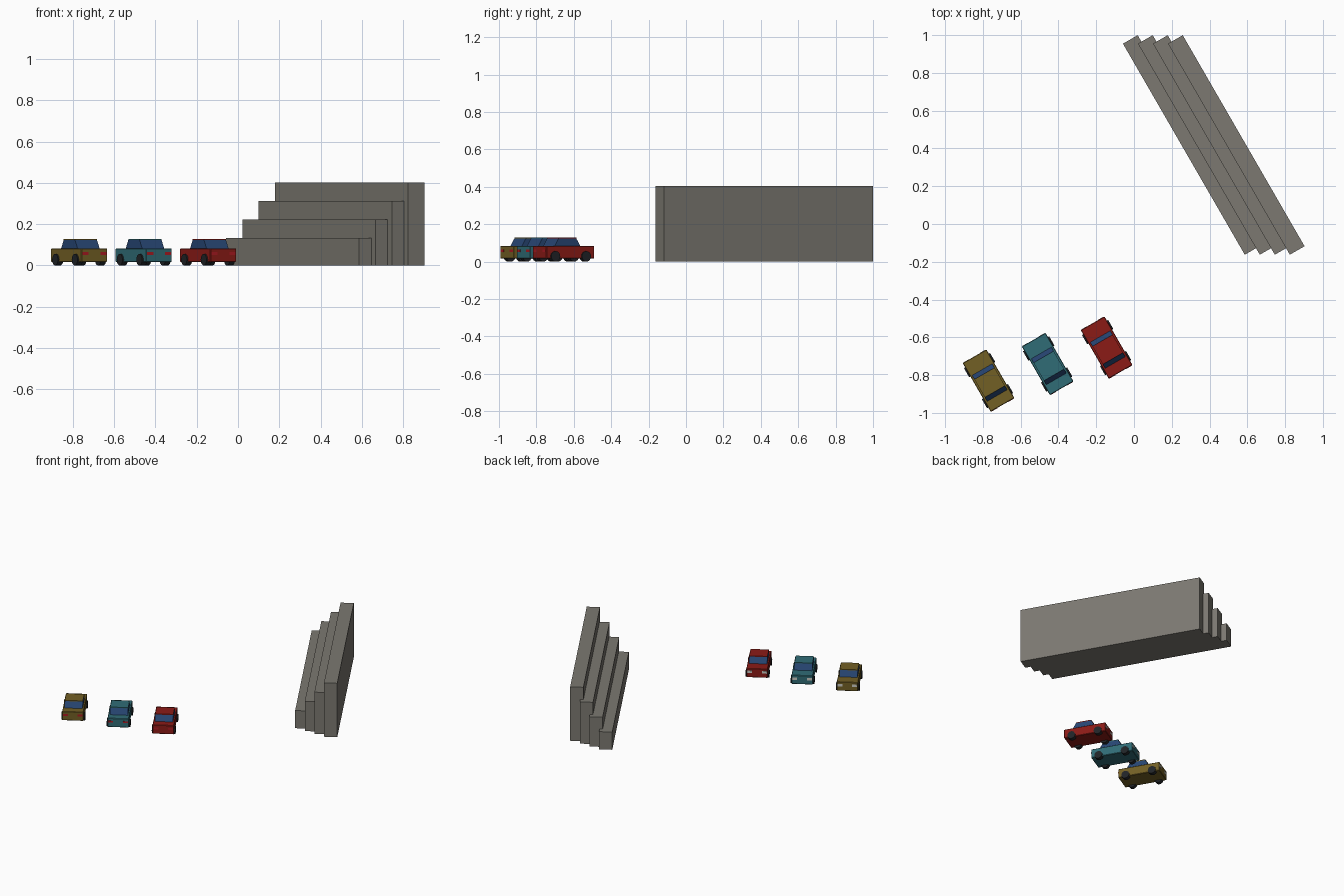
import bpy, bmesh, math
from mathutils import Matrix, Vector

if "Cube" in bpy.data.objects:
    bpy.data.objects.remove(bpy.data.objects["Cube"])

TURN = Matrix.Rotation(math.radians(30), 4, 'Z')


def material(name, rgb):
    m = bpy.data.materials.new(name)
    m.diffuse_color = (*rgb, 1)
    m.use_nodes = True
    m.node_tree.nodes["Principled BSDF"].inputs["Base Color"].default_value = m.diffuse_color
    return m


STONE = material("stone", (0.2, 0.19, 0.165))
GLASS = material("glass", (0.02, 0.06, 0.17))
RUBBER = material("rubber", (0.015, 0.017, 0.02))
HEAD = material("headlight", (0.6, 0.6, 0.55))
TAIL = material("taillight", (0.4, 0.01, 0.015))


def finish(name, bm, place, mat):
    me = bpy.data.meshes.new(name)
    bm.to_mesh(me)
    bm.free()
    me.materials.append(mat)
    ob = bpy.data.objects.new(name, me)
    ob.matrix_world = place
    bpy.context.collection.objects.link(ob)
    return ob


def box(name, size, centre, place, mat, top_length=None, bevel=0):
    """Box; top_length shortens the upper face along y."""
    bm = bmesh.new()
    bmesh.ops.create_cube(bm, size=1)
    for v in bm.verts:
        k = top_length / size[1] if top_length and v.co.z > 0 else 1
        v.co = Vector((v.co.x * size[0], v.co.y * size[1] * k, v.co.z * size[2])) + Vector(centre)
    if bevel:
        bmesh.ops.bevel(bm, geom=bm.edges[:], offset=bevel, segments=1, affect='EDGES')
    return finish(name, bm, place, mat)


def wheel(name, x, y, place):
    bm = bmesh.new()
    bmesh.ops.create_cone(bm, cap_ends=True, segments=16, radius1=0.028,
                          radius2=0.028, depth=0.03,
                          matrix=Matrix.Translation((x, y, 0.028)) @ Matrix.Rotation(math.pi / 2, 4, 'Y'))
    finish(name, bm, place, RUBBER)


def car(colour, rgb, x, y):
    paint = material(colour + "_paint", rgb)
    place = Matrix.Translation((x, y, 0)) @ TURN
    box(colour + "_car_body", (0.145, 0.297, 0.066), (0, 0, 0.05), place, paint, bevel=0.003)
    # glazed cabin with sloping front and rear screens, painted roof
    box(colour + "_car_cabin", (0.123, 0.16, 0.041), (0, -0.012, 0.1025), place, GLASS, top_length=0.11)
    box(colour + "_car_roof", (0.123, 0.11, 0.006), (0, -0.012, 0.126), place, paint)
    for side, sx in (("left", -1), ("right", 1)):
        for end, sy in (("rear", -1), ("front", 1)):
            wheel(f"{colour}_car_{end}_{side}_wheel", sx * 0.065, sy * 0.095, place)
        box(f"{colour}_car_{side}_headlight", (0.034, 0.004, 0.018), (sx * 0.05, 0.148, 0.058), place, HEAD)
        box(f"{colour}_car_{side}_taillight", (0.034, 0.004, 0.013), (sx * 0.05, -0.148, 0.058), place, TAIL)


# stepped stand: four long slabs, each taller than the last
for i, height in enumerate((0.132, 0.222, 0.312, 0.403)):
    place = Matrix.Translation((0.303 + 0.0795 * i, 0.4185, 0)) @ TURN
    box(f"stand_step_{i + 1}", (0.09, 1.29, height), (0, 0, height / 2), place, STONE)

# row of parked cars
car("yellow", (0.17, 0.115, 0.018), -0.770, -0.829)
car("teal", (0.03, 0.15, 0.18), -0.457, -0.741)
car("red", (0.26, 0.011, 0.008), -0.145, -0.654)
